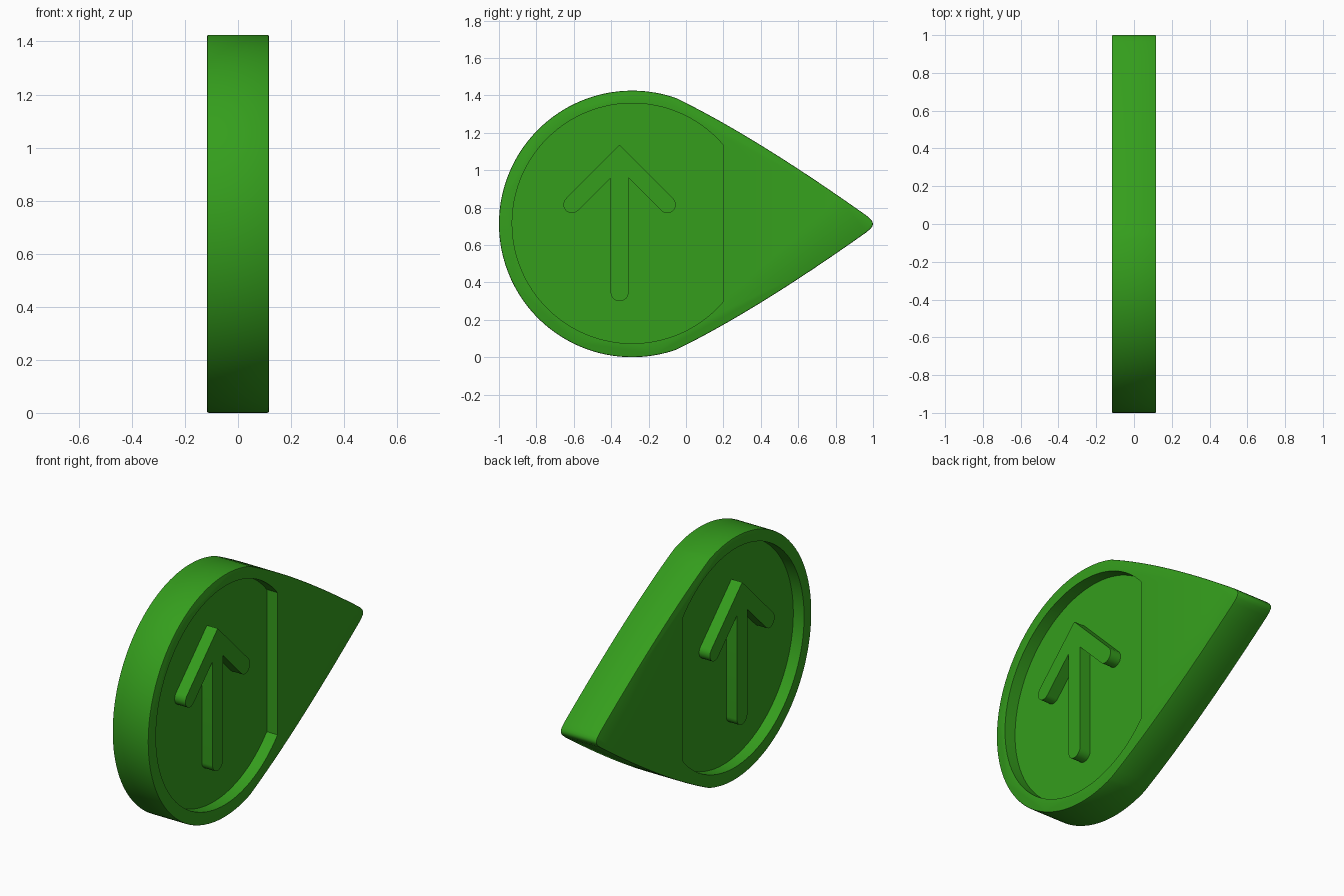
import bpy, bmesh
from math import cos, sin, acos, pi, sqrt

if "Cube" in bpy.data.objects:
    bpy.data.objects.remove(bpy.data.objects["Cube"])

CY, CZ, R = -0.2875, 0.7125, 0.7125   # round end of the teardrop
HALF, FLOOR = 0.117, 0.047            # half thickness, recess floor

green = bpy.data.materials.new("green")
green.diffuse_color = (0.035, 0.34, 0.012, 1)
green.use_nodes = True
green.node_tree.nodes["Principled BSDF"].inputs["Base Color"].default_value = green.diffuse_color


def arc(cy, cz, r, a0, a1, n):
    return [(cy + r * cos(a0 + (a1 - a0) * i / n),
             cz + r * sin(a0 + (a1 - a0) * i / n)) for i in range(n + 1)]


def prism(name, outline, x0, x1, bevel=0):
    """Extrude a (y, z) outline along x, optionally softening the cap edges."""
    bm = bmesh.new()
    base = bm.faces.new([bm.verts.new((x0, y, z)) for y, z in outline])
    ext = bmesh.ops.extrude_face_region(bm, geom=[base], use_keep_orig=True)
    for v in ext["geom"]:
        if isinstance(v, bmesh.types.BMVert):
            v.co.x = x1
    bmesh.ops.recalc_face_normals(bm, faces=bm.faces)
    if bevel:
        caps = [e for e in bm.edges
                if abs(e.verts[0].co.x - e.verts[1].co.x) < 1e-6]
        bmesh.ops.bevel(bm, geom=caps, offset=bevel, segments=2,
                        profile=0.5, affect='EDGES')
    me = bpy.data.meshes.new(name)
    bm.to_mesh(me)
    bm.free()
    ob = bpy.data.objects.new(name, me)
    bpy.context.collection.objects.link(ob)
    me.materials.append(green)
    return ob


def smooth(ob):
    bpy.ops.object.select_all(action='DESELECT')
    ob.select_set(True)
    bpy.context.view_layer.objects.active = ob
    bpy.ops.object.shade_smooth_by_angle(angle=0.5)


# Teardrop outline: rounded tip, gently bowed flank, round end, then mirrored
a = acos(0.235 / R)
flank0, flank1, flank2 = (0.965, 0.757), (0.369, 1.18), (CY + R * cos(a), CZ + R * sin(a))
half = [(1.0, CZ), (0.997, 0.724), (0.988, 0.737)]
for i in range(16):
    t = i / 16
    half.append(tuple((1 - t) ** 2 * p + 2 * t * (1 - t) * q + t * t * r
                      for p, q, r in zip(flank0, flank1, flank2)))
half += arc(CY, CZ, R, a, pi, 48)
body = prism("body", half + [(y, 2 * CZ - z) for y, z in half[-2:0:-1]],
             -HALF, HALF, bevel=0.006)

# Round recess with a straight side, cut into both faces
b = acos((0.2 - CY) / 0.642)
recess = arc(CY, CZ + 0.003, 0.642, b, 2 * pi - b, 80)
bpy.context.view_layer.objects.active = body
for s in (-1, 1):
    cutter = prism("recess_cutter", recess, s * FLOOR, s * 0.3)
    cutter.hide_render = True
    mod = body.modifiers.new("recess", 'BOOLEAN')
    mod.operation, mod.solver, mod.object = 'DIFFERENCE', 'EXACT', cutter
    bpy.ops.object.modifier_apply(modifier=mod.name)
    bpy.data.objects.remove(cutter)
smooth(body)

# Raised arrow: right half traced from apex to stem foot, then mirrored
AY, APEX, r, w = -0.355, 1.135, 0.0455, 0.048
end = 0.255
ez = APEX - r * sqrt(2) - end
right = [(0, APEX)] + arc(end, ez, r, pi / 4, -3 * pi / 4, 12)
right.append((w, APEX - 2 * r * sqrt(2) - w))
right += arc(0, 0.347, w, 0, -pi / 2, 8)
arrow = [(AY + y, z) for y, z in right] + [(AY - y, z) for y, z in right[-2:0:-1]]
for s, side in ((1, "right"), (-1, "left")):
    smooth(prism("arrow_" + side, arrow, s * (FLOOR - 0.01), s * HALF))
